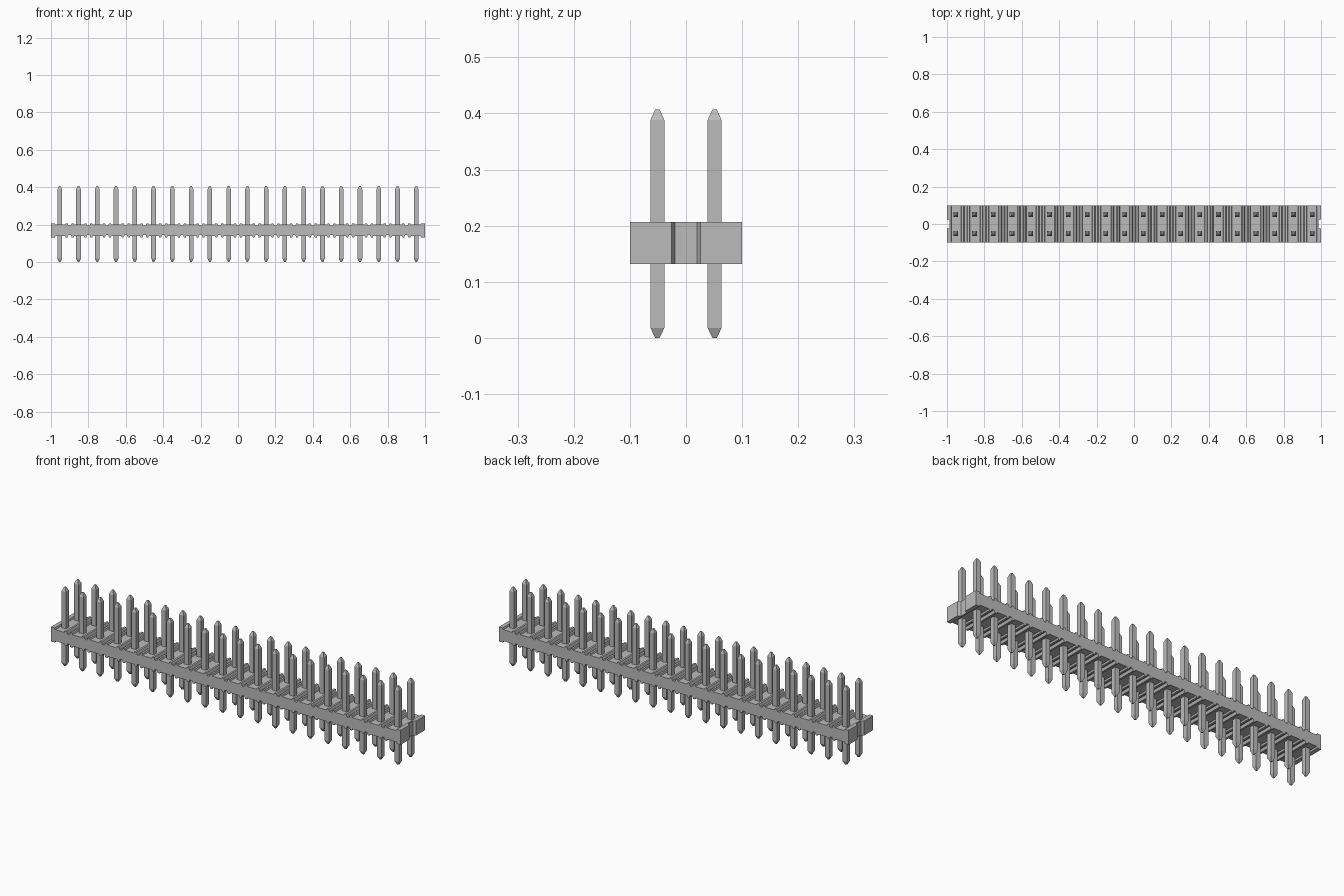
import bpy, bmesh

if "Cube" in bpy.data.objects:
    bpy.data.objects.remove(bpy.data.objects["Cube"])

COLS, PITCH = 20, 0.1
HALF_W = 0.1                 # body half width in y
Z_LOW, Z_HIGH = 0.132, 0.207
PIN_X0, PIN_PITCH = -0.953, 1.906 / 19

grey = bpy.data.materials.new("light grey")
grey.diffuse_color = (0.5, 0.5, 0.5, 1)
grey.use_nodes = True
grey.node_tree.nodes["Principled BSDF"].inputs["Base Color"].default_value = grey.diffuse_color


def make_object(name, bm):
    bmesh.ops.recalc_face_normals(bm, faces=bm.faces)
    mesh = bpy.data.meshes.new(name)
    bm.to_mesh(mesh)
    bm.free()
    mesh.materials.append(grey)
    obj = bpy.data.objects.new(name, mesh)
    bpy.context.collection.objects.link(obj)
    return obj


def prism(name, points, direction):
    """Extrude a closed outline along a direction."""
    bm = bmesh.new()
    face = bm.faces.new([bm.verts.new(p) for p in points])
    new = bmesh.ops.extrude_face_region(bm, geom=[face])["geom"]
    bmesh.ops.translate(bm, vec=direction,
                        verts=[v for v in new if isinstance(v, bmesh.types.BMVert)])
    return make_object(name, bm)


# Body outline: shallow pin recess in each cell, groove between cells
edge = []                    # (x, depth below the ridge level)
for i in range(COLS):
    c = -1 + PITCH * (i + 0.5)
    if i == 0:
        edge.append((-1, 0))
    edge += [(c - 0.029, 0), (c - 0.026, 0.008), (c + 0.026, 0.008), (c + 0.029, 0)]
    if i < COLS - 1:
        b = c + PITCH / 2
        edge += [(b - 0.011, 0), (b - 0.006, 0.013), (b + 0.006, 0.013), (b + 0.011, 0)]
    else:
        edge.append((1, 0))
outline = [(x, -HALF_W, Z_HIGH - d) for x, d in edge]
outline += [(x, -HALF_W, Z_LOW + d) for x, d in reversed(edge)]
body = prism("header_body", outline, (0, 2 * HALF_W, 0))

# Notches in the two end faces
for s, side in ((-1, "left"), (1, "right")):
    pts = [(s * 1.02, -0.026, 0.05), (s * 1.0, -0.026, 0.05), (s * 0.986, -0.02, 0.05),
           (s * 0.986, 0.02, 0.05), (s * 1.0, 0.026, 0.05), (s * 1.02, 0.026, 0.05)]
    cutter = prism(side + "_notch_cutter", pts, (0, 0, 0.25))
    cutter.hide_render = True
    cutter.hide_viewport = True
    cut = body.modifiers.new(side + "_notch", "BOOLEAN")
    cut.operation = "DIFFERENCE"
    cut.solver = "EXACT"
    cut.object = cutter

# Square pins with tapered tips, one row front and one row back
levels = [(0, 0.004), (0.018, 0.0125), (0.388, 0.0125), (0.407, 0.004)]
for y, name in ((-0.051, "front_pin_row"), (0.051, "back_pin_row")):
    bm = bmesh.new()
    rings = [[bm.verts.new((PIN_X0 + sx * r, y + sy * r, z))
              for sx, sy in ((-1, -1), (1, -1), (1, 1), (-1, 1))] for z, r in levels]
    for lo, hi in zip(rings, rings[1:]):
        for k in range(4):
            n = (k + 1) % 4
            bm.faces.new((lo[k], lo[n], hi[n], hi[k]))
    bm.faces.new(rings[0][::-1])
    bm.faces.new(rings[-1])
    row = make_object(name, bm)
    array = row.modifiers.new("repeat", "ARRAY")
    array.count = COLS
    array.use_relative_offset = False
    array.use_constant_offset = True
    array.constant_offset_displace = (PIN_PITCH, 0, 0)
